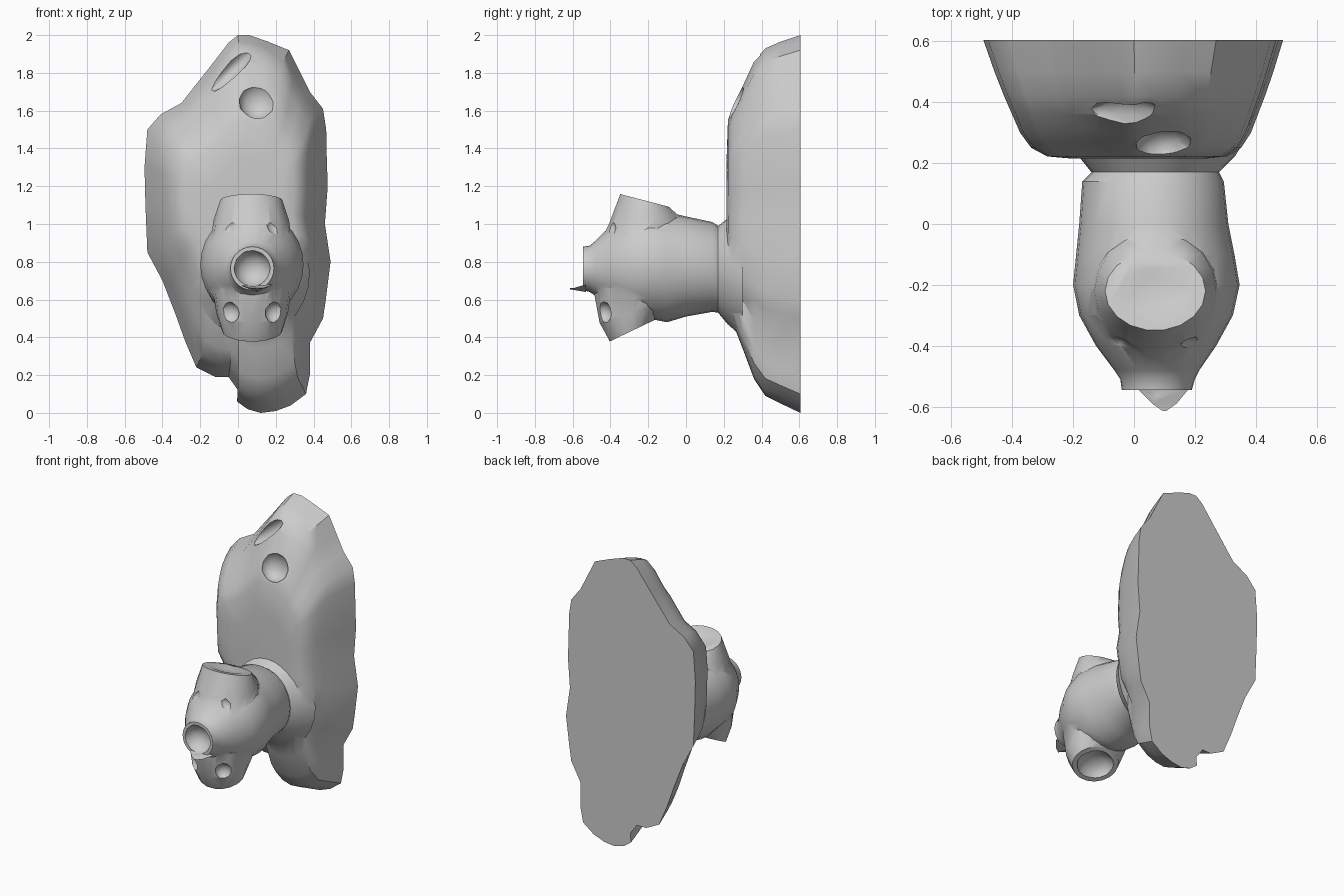
import bpy, bmesh, math
from mathutils import Vector, Matrix

if "Cube" in bpy.data.objects:
    bpy.data.objects.remove(bpy.data.objects["Cube"])


def loft(name, rings):
    """Closed solid skinned through equal-sized rings of points."""
    bm = bmesh.new()
    vs = [[bm.verts.new(p) for p in r] for r in rings]
    n = len(rings[0])
    for a, b in zip(vs, vs[1:]):
        for i in range(n):
            j = (i + 1) % n
            bm.faces.new((a[i], a[j], b[j], b[i]))
    bm.faces.new(vs[0])
    bm.faces.new(vs[-1])
    bmesh.ops.recalc_face_normals(bm, faces=bm.faces[:])
    me = bpy.data.meshes.new(name)
    bm.to_mesh(me)
    bm.free()
    ob = bpy.data.objects.new(name, me)
    bpy.context.collection.objects.link(ob)
    return ob


def ellipsoid(name, loc, radii, tilt=(0, 0, 0)):
    bpy.ops.mesh.primitive_ico_sphere_add(subdivisions=2, radius=1, location=loc, rotation=tilt)
    ob = bpy.context.object
    ob.name = name
    ob.scale = radii
    return ob


def combine(base, tool, op):
    m = base.modifiers.new(op, 'BOOLEAN')
    m.object, m.operation, m.solver = tool, op, 'EXACT'
    tool.hide_render = True
    bpy.context.view_layer.objects.active = base
    bpy.ops.object.modifier_apply(modifier=m.name)
    bpy.data.objects.remove(tool, do_unlink=True)


def stump_ring(cx, cy, cz, rx, ry, slope, n=18):
    """Ring around z; slope tips it along y."""
    out = []
    for i in range(n):
        a = math.tau * i / n
        dy = ry * math.sin(a)
        out.append((cx + rx * math.cos(a), cy + dy, cz + slope * dy))
    return out


# Rock slab with flat back: outline shrinks toward the front
outline = [(.0, 2), (.06, 2), (.16, 1.965), (.27, 1.92), (.33, 1.8), (.38, 1.7), (.45, 1.61), (.467, 1.5),
           (.47, 1.35), (.475, 1.2), (.46, 1), (.49, .8), (.465, .6), (.45, .5), (.38, .37),
           (.38, .2), (.36, .1), (.28, .04), (.2, .01), (.12, 0), (.05, .02), (-.005, .06), (.0, .12),
           (-.05, .19), (-.12, .19), (-.22, .24), (-.28, .38), (-.33, .52), (-.4, .7), (-.48, .85),
           (-.49, 1.1), (-.495, 1.3), (-.48, 1.5), (-.41, 1.58), (-.3, 1.64), (-.15, 1.83), (-.05, 1.96)]
# y, width factor, bottom z, top z
layers = [(.605, 1, 0, 2), (.5, .93, .05, 1.965), (.42, .87, .09, 1.93), (.36, .82, .18, 1.86),
          (.3, .77, .34, 1.73), (.25, .7, .47, 1.63), (.222, .6, .55, 1.55), (.215, .45, .65, 1.35)]
rock = loft("rock_slab", [[(x * w + .03 * (1 - w), y, b + (t - b) * z / 2) for x, z in outline]
                          for y, w, b, t in layers])

# Branch stub pointing forward: y, left x, right x, bottom z, top z
sections = [(.3, -.24, .38, .4, 1.08), (.22, -.18, .33, .47, 1.03), (.17, -.14, .28, .53, .99),
            (.14, -.17, .295, .535, 1.01), (0, -.18, .31, .51, 1.04), (-.1, -.19, .33, .48, 1.065),
            (-.2, -.2, .347, .5, 1.07), (-.3, -.18, .325, .5, 1.05), (-.4, -.125, .27, .56, .99),
            (-.48, -.065, .215, .62, .91), (-.51, -.045, .2, .64, .885), (-.545, -.04, .19, .65, .88)]
branch = loft("branch_stub", [[((l + r) / 2 + (r - l) / 2 * math.cos(math.tau * i / 28), y,
                                (b + t) / 2 + (t - b) / 2 * math.sin(math.tau * i / 28))
                               for i in range(28)] for y, l, r, b, t in sections])

# Cut-off side stumps above and below the branch
upper = loft("upper_stump", [stump_ring(.07, -.23, .86, .22, .25, 0),
                             stump_ring(.07, -.22, 1.02, .2, .19, .1),
                             stump_ring(.07, -.22, 1.125, .165, .13, -.26)])
lower = loft("lower_stump", [stump_ring(.075, -.26, .66, .21, .235, 0),
                             stump_ring(.075, -.28, .53, .19, .18, .3),
                             stump_ring(.075, -.285, .435, .16, .12, .48)])
# Splinter under the front end
splinter = loft("splinter", [[(.0, -.53, .68), (.19, -.53, .68), (.1, -.53, .64)],
                             [(.06, -.59, .662), (.14, -.59, .662), (.1, -.59, .65)],
                             [(.095, -.615, .66), (.105, -.615, .66), (.1, -.615, .655)]])
for part in (upper, lower, splinter):
    combine(branch, part, 'UNION')
combine(rock, branch, 'UNION')

# Hollows: front end, stump ends, four side dimples, two slab craters
hollows = [((.075, -.56, .765), (.1, .09, .1), (0, 0, 0)),
           ((.07, -.22, 1.145), (.145, .11, .035), (-.25, 0, 0)),
           ((.075, -.28, .42), (.135, .11, .08), (.45, 0, 0)),
           ((.1, .25, 1.655), (.098, .075, .105), (0, 0, 0)),
           ((-.03, .36, 1.82), (.165, .06, .045), (0, math.radians(-45), 0))]
for s in (-1, 1):
    hollows.append(((.07 + s * .13, -.42, .98), (.065, .05, .04), (0, s * .7, 0)))
    hollows.append(((.075 + s * .125, -.44, .53), (.06, .05, .06), (0, -s * .7, 0)))
for loc, radii, tilt in hollows:
    combine(rock, ellipsoid("hollow_cutter", loc, radii, tilt), 'DIFFERENCE')

# Smooth shading with crisp broken edges
rock.name = "rock_with_branch"
bpy.ops.object.select_all(action='DESELECT')
rock.select_set(True)
bpy.context.view_layer.objects.active = rock
bpy.ops.object.shade_smooth_by_angle(angle=math.radians(35))
